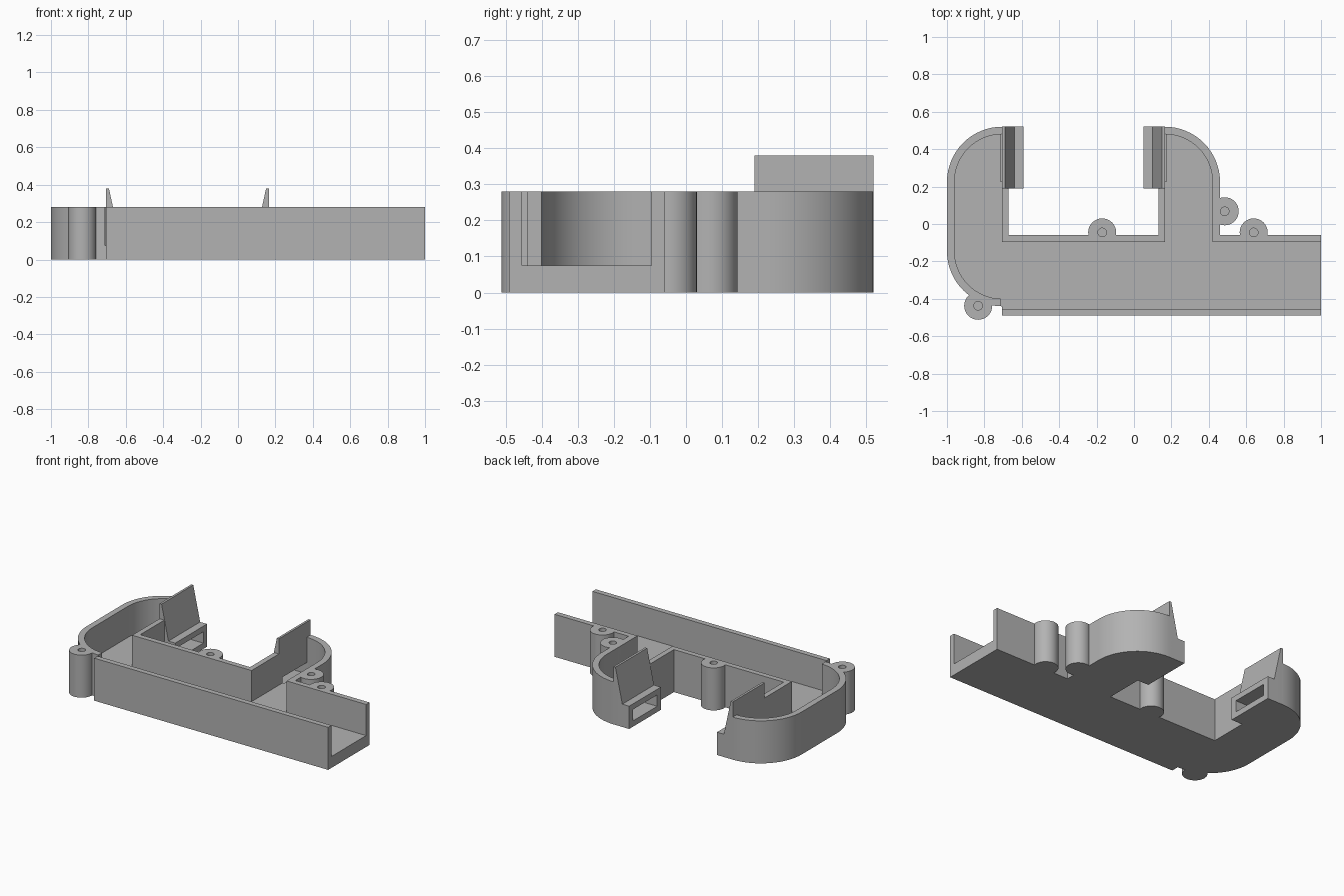
import bpy, bmesh, math
from mathutils import Matrix

cube = bpy.data.objects.get("Cube")
if cube:
    bpy.data.objects.remove(cube)

HEIGHT, FLOOR = 0.28, 0.075
BEND_L, BEND_R = -0.705, 0.165      # x of the bend centres
BACK_Y, FRONT_Y = 0.225, -0.145     # y of the bend centres
OUTER, INNER = 0.295, 0.255         # bend radii

grey = bpy.data.materials.new("plain_grey")
grey.use_nodes = True
grey.diffuse_color = (0.45, 0.45, 0.45, 1)
grey.node_tree.nodes["Principled BSDF"].inputs["Base Color"].default_value = (0.45, 0.45, 0.45, 1)


def arc(cx, cy, r, start, end, steps=16):
    angles = [math.radians(start + (end - start) * i / steps) for i in range(steps + 1)]
    return [(cx + r * math.cos(a), cy + r * math.sin(a)) for a in angles]


def prism(name, outline, low, high, along_y=False):
    """Extrude a closed outline along z, or an x-z outline along y."""
    bm = bmesh.new()
    place = (lambda p: (p[0], low, p[1])) if along_y else (lambda p: (p[0], p[1], low))
    face = bm.faces.new([bm.verts.new(place(p)) for p in outline])
    top = bmesh.ops.extrude_face_region(bm, geom=[face])["geom"]
    shift = (0, high - low, 0) if along_y else (0, 0, high - low)
    bmesh.ops.translate(bm, vec=shift, verts=[g for g in top if isinstance(g, bmesh.types.BMVert)])
    bmesh.ops.recalc_face_normals(bm, faces=bm.faces)
    mesh = bpy.data.meshes.new(name)
    bm.to_mesh(mesh)
    bm.free()
    mesh.materials.append(grey)
    obj = bpy.data.objects.new(name, mesh)
    bpy.context.collection.objects.link(obj)
    return obj


def circle(x, y, r):
    return arc(x, y, r, 0, 360, 32)[:-1]


def rect(x0, x1, y0, y1):
    return [(x0, y0), (x1, y0), (x1, y1), (x0, y1)]


# Channel body: full outer block
outer = [(1, -0.49), (1, -0.06), (0.46, -0.06)]
outer += arc(BEND_R, BACK_Y, OUTER, 0, 90)
outer += [(0.13, 0.52), (0.13, -0.06), (-0.67, -0.06), (-0.67, 0.52)]
outer += arc(BEND_L, BACK_Y, OUTER, 90, 180)
outer += arc(BEND_L, FRONT_Y, OUTER, 180, 270)
outer += [(BEND_L, -0.49)]
parts = [prism("channel_body", outer, 0, HEIGHT)]

# Hollow of the channel, open at the right end
hollow = [(1.1, -0.455), (1.1, -0.095), (BEND_R + INNER, -0.095)]
hollow += arc(BEND_R, BACK_Y, INNER, 0, 90)
hollow += [(BEND_R, -0.095), (BEND_L, -0.095)]
hollow += arc(BEND_L, BACK_Y, INNER, 90, 180)
hollow += arc(BEND_L, FRONT_Y, INNER, 180, 269)
hollow += [(BEND_L - 0.005, -0.40), (BEND_L - 0.005, -0.455)]
cutters = [prism("hollow_cutter", hollow, FLOOR, 0.5)]

# Screw posts with blind holes
posts = {"front_left_bend": (-0.833, -0.437), "middle_wall": (-0.17, -0.045),
         "right_bend": (0.485, 0.068), "right_wall": (0.64, -0.045)}
for place, (x, y) in posts.items():
    parts.append(prism("screw_post_" + place, circle(x, y, 0.075), 0, HEIGHT))
    cutters.append(prism("hole_cutter", circle(x, y, 0.023), 0.08, 0.5))

# Port blocks with a sloped upright tab, facing each other
profile = [(0, 0), (0.115, 0), (0.115, 0.15), (0.065, 0.15), (0.015, 0.38), (0, 0.38)]
for name, x0, side in (("port_tab_left", BEND_L, 1), ("port_tab_right", BEND_R, -1)):
    shape = [(x0 + side * x, z) for x, z in profile]
    parts.append(prism(name, shape, 0.19, 0.52, along_y=True))
    ends = sorted((x0 - side * 0.01, x0 + side * 0.2))
    cutters.append(prism("window_cutter", rect(*ends, 0.228, 0.482), 0.038, 0.113))

# Cut every part, then bake the result
for part in parts:
    for cutter in cutters:
        # The hollow only borders the tabs, so it is not cut from them
        if part.name.startswith("port_tab") and not cutter.name.startswith("window"):
            continue
        mod = part.modifiers.new("cut", "BOOLEAN")
        mod.operation, mod.solver, mod.object = "DIFFERENCE", "EXACT", cutter
graph = bpy.context.evaluated_depsgraph_get()
baked = [bpy.data.meshes.new_from_object(part.evaluated_get(graph)) for part in parts]
for part, mesh in zip(parts, baked):
    part.modifiers.clear()
    part.data = mesh
for cutter in cutters:
    bpy.data.objects.remove(cutter)

# Smooth the curved walls and keep the corners crisp
bpy.ops.object.select_all(action="DESELECT")
for part in parts:
    part.select_set(True)
bpy.context.view_layer.objects.active = parts[0]
bpy.ops.object.shade_smooth_by_angle(angle=math.radians(30))
